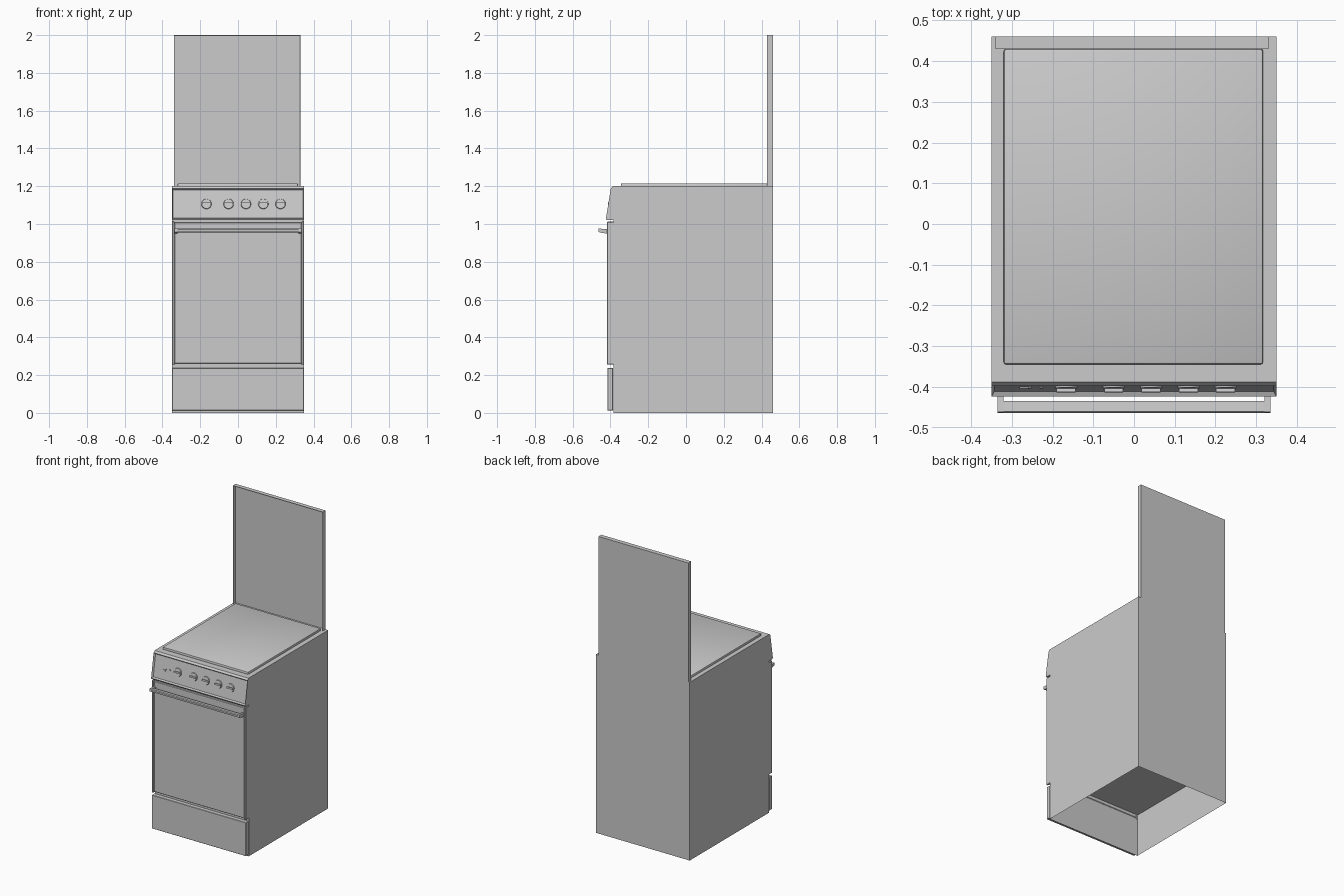
import bpy, bmesh, math
from mathutils import Vector, Matrix

if "Cube" in bpy.data.objects:
    bpy.data.objects.remove(bpy.data.objects["Cube"])


def finish(bm, name, smooth=None):
    bmesh.ops.recalc_face_normals(bm, faces=bm.faces)
    me = bpy.data.meshes.new(name)
    bm.to_mesh(me)
    bm.free()
    ob = bpy.data.objects.new(name, me)
    bpy.context.collection.objects.link(ob)
    if smooth:
        bpy.ops.object.select_all(action='DESELECT')
        ob.select_set(True)
        bpy.context.view_layer.objects.active = ob
        bpy.ops.object.shade_smooth_by_angle(angle=math.radians(smooth))
    return ob


def prism(pts, x0, x1):
    """Extrude a (y, z) profile along x."""
    bm = bmesh.new()
    f = bm.faces.new([bm.verts.new((x0, y, z)) for y, z in pts])
    ext = bmesh.ops.extrude_face_region(bm, geom=[f])['geom']
    bmesh.ops.translate(bm, vec=(x1 - x0, 0, 0),
                        verts=[v for v in ext if isinstance(v, bmesh.types.BMVert)])
    bmesh.ops.recalc_face_normals(bm, faces=bm.faces)
    return bm


def box(x0, x1, y0, y1, z0, z1):
    return prism([(y0, z0), (y1, z0), (y1, z1), (y0, z1)], x0, x1)


def recess(bm, direction, wall, depth):
    """Inset the face looking most along direction and push it inwards."""
    d = Vector(direction)
    f = max(bm.faces, key=lambda f: f.normal.dot(d))
    n = f.normal.copy()
    bmesh.ops.inset_individual(bm, faces=[f], thickness=wall)
    bmesh.ops.translate(bm, vec=-n * depth, verts=list(f.verts))
    return bm


def bevel(bm, w, segs=1):
    bmesh.ops.bevel(bm, geom=list(bm.edges), offset=w, segments=segs,
                    affect='EDGES', profile=0.5)
    return bm


# Cabinet, open underneath up to the inner floor
finish(recess(box(-0.35, 0.35, -0.385, 0.46, 0, 1.2), (0, 0, -1), 0.003, 0.285), "cabinet")

# Cooktop slab
finish(bevel(box(-0.32, 0.317, -0.345, 0.43, 1.19, 1.215), 0.006, 2), "cooktop", 40)

# Raised lid: shallow tray open to the front
finish(recess(box(-0.34, 0.33, 0.43, 0.46, 1.2, 2.0), (0, -1, 0), 0.003, 0.026), "raised_lid")

# Sloped control panel with a sunken face
TOP, LOW = Vector((0, -0.398, 1.188)), Vector((0, -0.424, 1.028))
fascia = prism([(-0.38, 1.2), (-0.388, 1.2), (TOP.y, TOP.z), (LOW.y, LOW.z),
                (-0.42, 1.02), (-0.38, 1.02)], -0.35, 0.35)
finish(recess(fascia, (0, -1, 0.16), 0.01, 0.012), "control_panel")

# Frame of the sunken face: local z points out of the panel
up = (TOP - LOW).normalized()
out = Vector((0, -up.z, up.y))
rot = Matrix((Vector((1, 0, 0)), up, out)).transposed().to_4x4()


def panel_matrix(x, z):
    t = (z - LOW.z) / (TOP.z - LOW.z)
    p = LOW.lerp(TOP, t) - out * 0.012
    return Matrix.Translation((x, p.y, p.z)) @ rot


def disc(x, z, r, h, name, segs=32):
    bm = bmesh.new()
    bmesh.ops.create_cone(bm, cap_ends=True, segments=segs, radius1=r, radius2=r * 0.93,
                          depth=h, matrix=Matrix.Translation((0, 0, h / 2)))
    bm.transform(panel_matrix(x, z))
    return finish(bm, name, 35)


def plate(x, z, w, d, h, name):
    bm = bmesh.new()
    bmesh.ops.create_cube(bm, size=1)
    bm.transform(panel_matrix(x, z) @ Matrix.Translation((0, 0, h / 2))
                 @ Matrix.Diagonal((w, d, h, 1)))
    return finish(bm, name)


# Knobs with grip bars
for i, x in enumerate((-0.167, -0.05, 0.042, 0.134, 0.225), 1):
    disc(x, 1.108, 0.027, 0.006, f"knob_{i}")
    plate(x, 1.108, 0.046, 0.010, 0.014, f"knob_grip_{i}")

# Small push buttons and pilot light
plate(-0.27, 1.096, 0.022, 0.009, 0.004, "button_wide")
plate(-0.256, 1.106, 0.008, 0.008, 0.004, "button_small")
disc(-0.227, 1.106, 0.004, 0.004, "pilot_light", 12)

# Oven door and its side trims
finish(bevel(box(-0.336, 0.336, -0.414, -0.38, 0.262, 1.008), 0.003), "oven_door")
for side, s in (("left", -1), ("right", 1)):
    a, b = sorted((s * 0.337, s * 0.35))
    finish(bevel(box(a, b, -0.418, -0.38, 0.255, 1.012), 0.003), f"door_trim_{side}")
    # Handle bracket
    a, b = sorted((s * 0.321, s * 0.335))
    finish(prism([(-0.41, 0.948), (-0.41, 0.972), (-0.462, 0.976), (-0.464, 0.958),
                  (-0.44, 0.952)], a, b), f"handle_bracket_{side}")

# Handle bar
finish(prism([(-0.435, 0.954), (-0.435, 0.972), (-0.460, 0.975), (-0.464, 0.970),
              (-0.463, 0.958)], -0.323, 0.323), "door_handle")

# Storage drawer
finish(bevel(box(-0.35, 0.35, -0.416, -0.387, 0.012, 0.238), 0.002), "storage_drawer")
